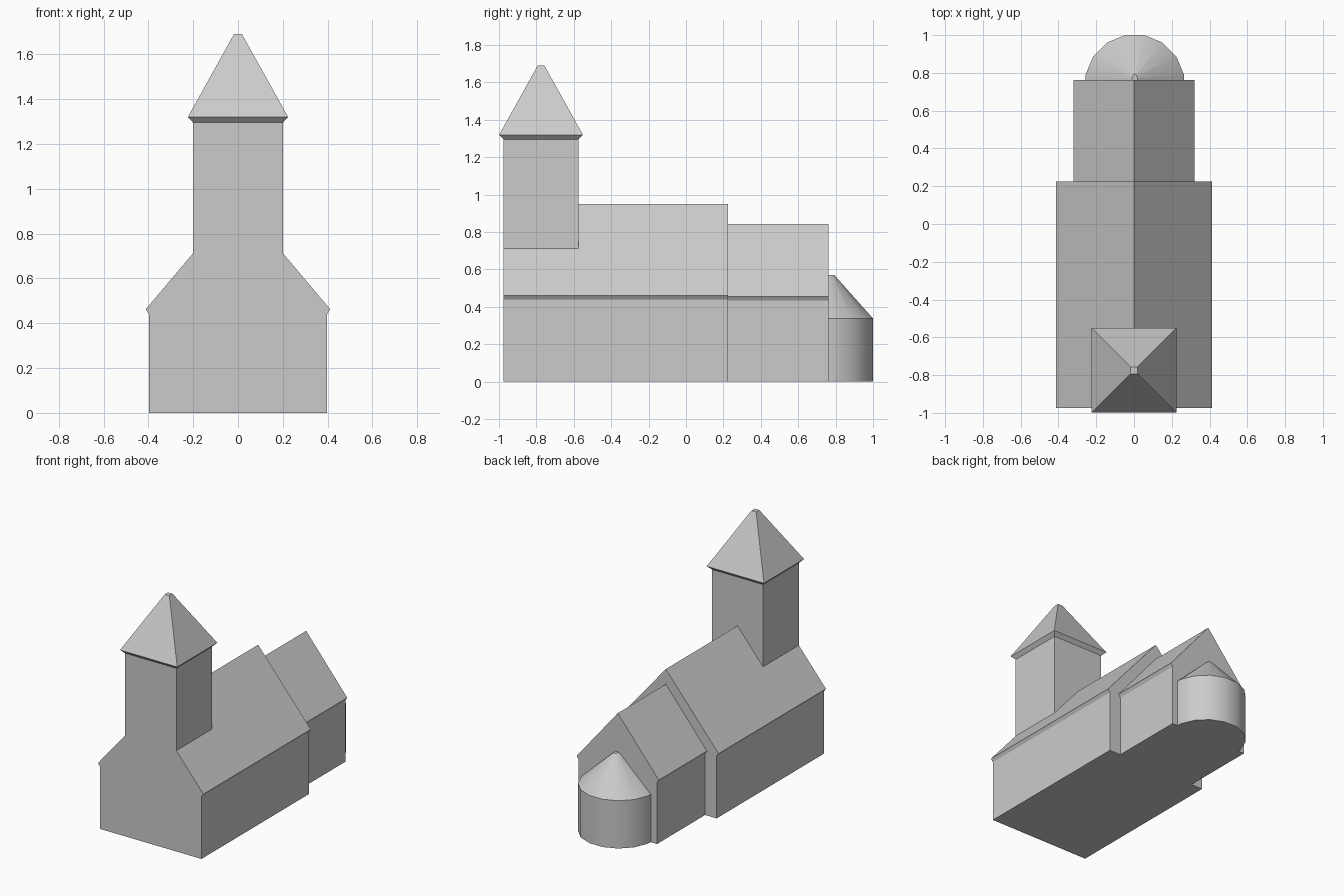
import bpy
import bmesh
import math

if "Cube" in bpy.data.objects:
    bpy.data.objects.remove(bpy.data.objects["Cube"])


def loft(name, rings):
    """Solid through a list of matching closed rings, capped at both ends."""
    bm = bmesh.new()
    loops = [[bm.verts.new(p) for p in ring] for ring in rings]
    for a, b in zip(loops, loops[1:]):
        for i in range(len(a)):
            j = (i + 1) % len(a)
            bm.faces.new((a[i], a[j], b[j], b[i]))
    bm.faces.new(loops[0])
    bm.faces.new(loops[-1])
    bmesh.ops.recalc_face_normals(bm, faces=bm.faces)
    mesh = bpy.data.meshes.new(name)
    bm.to_mesh(mesh)
    bm.free()
    obj = bpy.data.objects.new(name, mesh)
    bpy.context.collection.objects.link(obj)
    return obj


def gabled_hall(name, wall, eave, ridge, y0, y1):
    """Extrude a mirrored house profile; wall and eave are (x, z) points."""
    half = [(wall[0], 0), wall, eave]
    profile = half + [(0, ridge)] + [(-x, z) for x, z in reversed(half)]
    return loft(name, [[(x, y, z) for x, z in profile] for y in (y0, y1)])


def square(r, z, y=-0.775):
    return [(sx * r, y + sy * r, z) for sx, sy in ((-1, -1), (1, -1), (1, 1), (-1, 1))]


# Main hall and narrower chancel, with slightly overhanging eaves
gabled_hall("nave", (0.397, 0.44), (0.412, 0.462), 0.95, -0.975, 0.225)
gabled_hall("chancel", (0.307, 0.433), (0.321, 0.456), 0.843, 0.225, 0.762)

# Bell tower rising out of the front gable
loft("tower", [square(0.2, 0.71), square(0.2, 1.3)])

# Tower roof: flared eave, then a blunt pyramid
loft("tower_roof", [square(0.2, 1.295), square(0.224, 1.32), square(0.018, 1.69)])

# Half-round apse (half of a 16-sided drum) with a blunt half-cone roof
cx, cy, r, back = 0.004, 0.74, 0.265, 0.762
arc = [(r * math.cos(math.radians(11.25 + 22.5 * i)),
        cy + r * math.sin(math.radians(11.25 + 22.5 * i))) for i in range(8)]
outline = [(r - 0.003, back)] + arc + [(0.003 - r, back)]


def apse_ring(z, sx=1.0, sy=1.0):
    return [(cx + x * sx, back + (y - back) * sy, z) for x, y in outline]


apse = loft("apse", [apse_ring(0), apse_ring(0.338), apse_ring(0.57, 0.057, 0.13)])
bpy.context.view_layer.objects.active = apse
apse.select_set(True)
bpy.ops.object.shade_smooth_by_angle(angle=math.radians(30))
